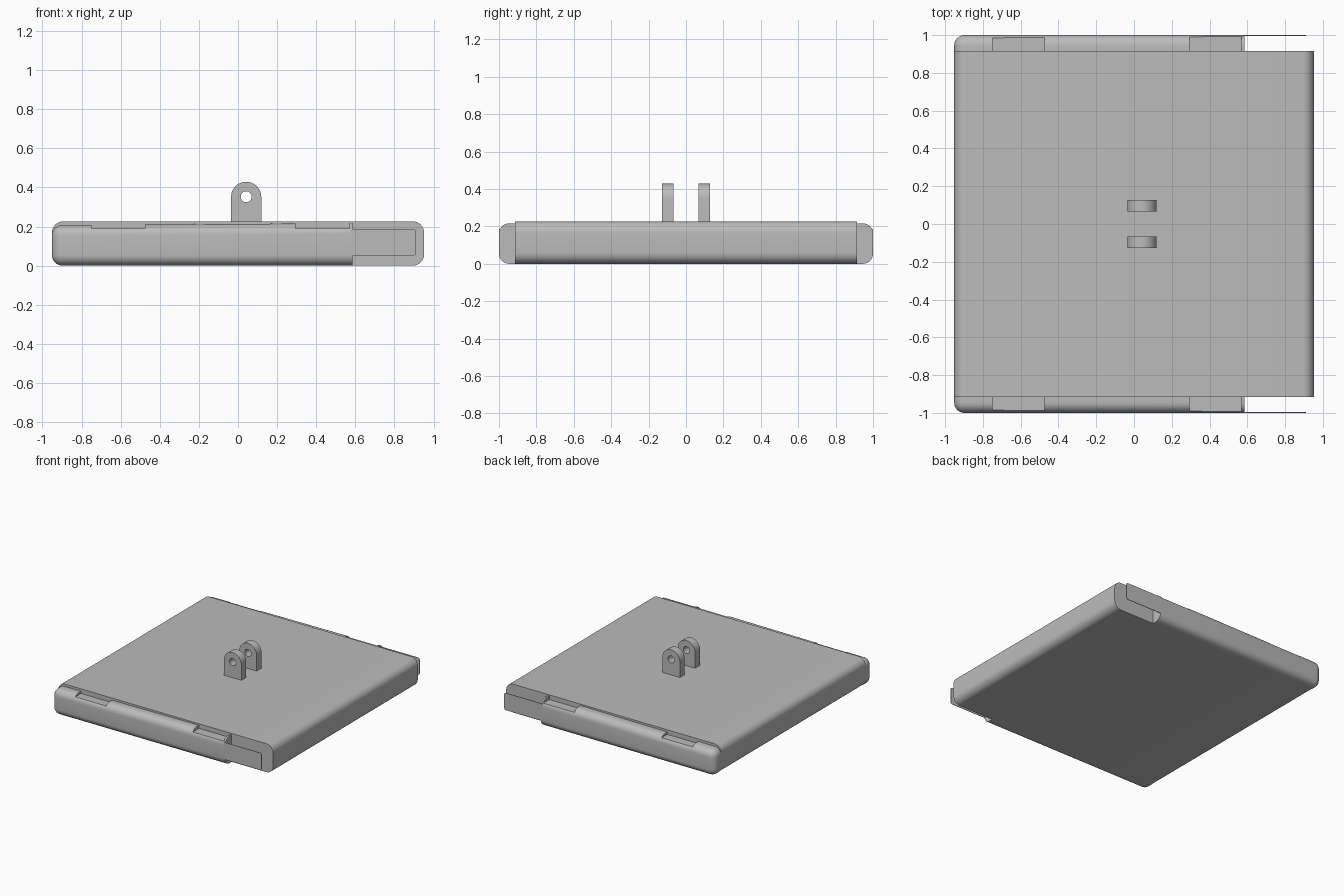
import bpy, bmesh, math
from mathutils import Vector

if "Cube" in bpy.data.objects:
    bpy.data.objects.remove(bpy.data.objects["Cube"], do_unlink=True)

grey = bpy.data.materials.new("plain_grey")
grey.use_nodes = True
colour = (0.5, 0.5, 0.5, 1)
grey.diffuse_color = colour
grey.node_tree.nodes["Principled BSDF"].inputs["Base Color"].default_value = colour


def add_object(name, bm):
    bmesh.ops.recalc_face_normals(bm, faces=bm.faces)
    mesh = bpy.data.meshes.new(name)
    bm.to_mesh(mesh)
    bm.free()
    obj = bpy.data.objects.new(name, mesh)
    bpy.context.collection.objects.link(obj)
    mesh.materials.append(grey)
    return obj


def box_bm(low, high):
    bm = bmesh.new()
    bmesh.ops.create_cube(bm, size=1)
    low, high = Vector(low), Vector(high)
    for v in bm.verts:
        v.co = (low + high) / 2 + v.co * (high - low)
    return bm


def bevel(bm, rule, radius, segments=8):
    edges = [e for e in bm.edges if rule(*[v.co for v in e.verts])]
    bmesh.ops.bevel(bm, geom=edges, offset=radius, segments=segments,
                    profile=0.5, affect='EDGES')


def smooth(obj):
    bpy.ops.object.select_all(action='DESELECT')
    obj.select_set(True)
    bpy.context.view_layer.objects.active = obj
    bpy.ops.object.shade_smooth_by_angle(angle=math.radians(30))


def cut(obj, cutter):
    mod = obj.modifiers.new("cut", 'BOOLEAN')
    mod.operation = 'DIFFERENCE'
    mod.solver = 'EXACT'
    mod.object = cutter
    cutter.hide_render = True
    bpy.context.view_layer.objects.active = obj
    bpy.ops.object.modifier_apply(modifier=mod.name)
    bpy.data.objects.remove(cutter, do_unlink=True)


def along_y(a, b):
    return abs(a.y - b.y) > 0.001 and abs(a.x - b.x) < 0.001 and abs(a.z - b.z) < 0.001


# Main slab, rounded along its left and right edges
HALF_X, HALF_Y, TOP = 0.952, 0.915, 0.227
bm = box_bm((-HALF_X, -HALF_Y, 0), (HALF_X, HALF_Y, TOP))
bevel(bm, along_y, 0.06)
smooth(add_object("main_slab", bm))

STRIP_END = 0.585
for side, label in ((-1, "front"), (1, "back")):
    # Side strip with a gently rising top and rounded outer edges
    bm = box_bm((-HALF_X, min(side * HALF_Y, side), 0),
                (STRIP_END, max(side * HALF_Y, side), 0.207))
    for v in bm.verts:
        if v.co.z > 0.1 and v.co.x > 0:
            v.co.z = 0.217

    def outer_or_end(a, b):
        outer = a.y * side > 0.99 and b.y * side > 0.99
        end = a.x < -0.9 and b.x < -0.9
        right = a.x > 0.5 and b.x > 0.5
        inner = a.y * side < 0.95 and b.y * side < 0.95
        return (outer or end) and not right and not inner

    bevel(bm, outer_or_end, 0.055)
    strip = add_object(label + "_side_strip", bm)

    # Two shallow notches in the strip top
    for x0, x1 in ((-0.75, -0.475), (0.295, 0.57)):
        cut(strip, add_object("notch_cutter",
                              box_bm((x0, -1.1, 0.19), (x1, 1.1, 0.3))))
    smooth(strip)

    # Thin tongue that continues the outer face of the strip
    bm = box_bm((STRIP_END - 0.01, min(side * 0.996, side), 0.05),
                (0.91, max(side * 0.996, side), 0.187))
    bevel(bm, lambda a, b: along_y(a, b) and a.x > 0.8, 0.015, 4)
    smooth(add_object(label + "_tongue", bm))

    # Mounting lug: flat sides, round head and a pin hole
    cx, cz, r = 0.042, 0.352, 0.077
    outline = [(cx - r, TOP - 0.01), (cx + r, TOP - 0.01)]
    outline += [(cx + r * math.cos(math.pi * i / 24), cz + r * math.sin(math.pi * i / 24))
                for i in range(25)]
    bm = bmesh.new()
    face = bm.faces.new([bm.verts.new((x, side * 0.066, z)) for x, z in outline])
    moved = bmesh.ops.extrude_face_region(bm, geom=[face])["geom"]
    bmesh.ops.translate(bm, vec=(0, side * 0.062, 0),
                        verts=[g for g in moved if isinstance(g, bmesh.types.BMVert)])
    lug = add_object(label + "_mounting_lug", bm)

    bpy.ops.mesh.primitive_cylinder_add(vertices=32, radius=0.028, depth=1,
                                        location=(cx, 0, cz),
                                        rotation=(math.pi / 2, 0, 0))
    hole = bpy.context.object
    hole.name = "pin_hole_cutter"
    hole.data.materials.append(grey)
    cut(lug, hole)
    smooth(lug)
